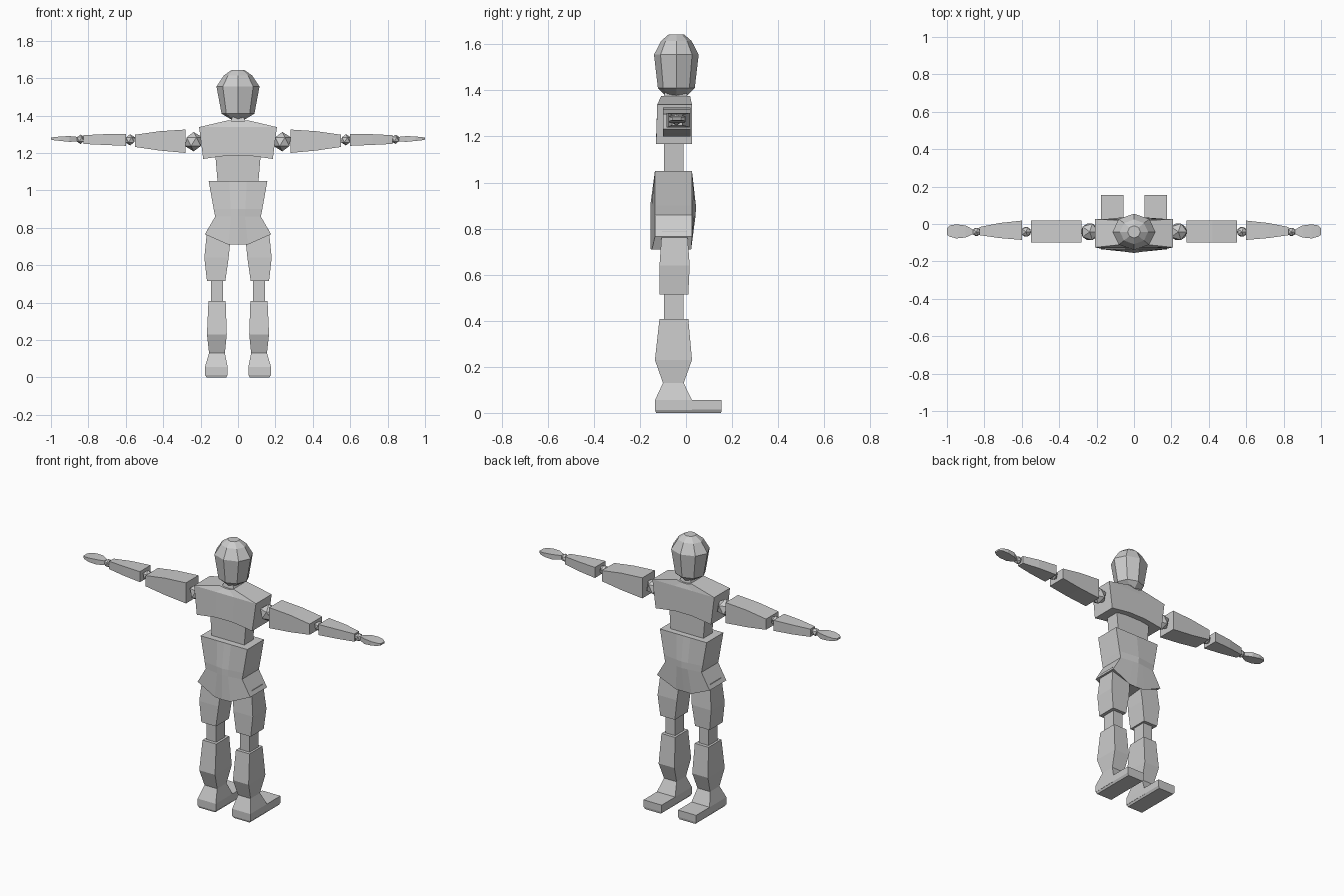
import bpy, bmesh, math
from mathutils import Matrix, Vector

cube = bpy.data.objects.get("Cube")
if cube:
    bpy.data.objects.remove(cube)

GREY = (0.6, 0.6, 0.6, 1)
grey = bpy.data.materials.new("light_grey")
grey.use_nodes = True
grey.diffuse_color = GREY
grey.node_tree.nodes["Principled BSDF"].inputs["Base Color"].default_value = GREY
MID_Y = -0.042  # depth line of the spine and arms


def finish(bm, name):
    bmesh.ops.recalc_face_normals(bm, faces=bm.faces)
    mesh = bpy.data.meshes.new(name)
    bm.to_mesh(mesh)
    bm.free()
    mesh.materials.append(grey)
    obj = bpy.data.objects.new(name, mesh)
    bpy.context.collection.objects.link(obj)


def loft(name, rings):
    """Skin a stack of rings and cap both ends."""
    bm = bmesh.new()
    loops = [[bm.verts.new(p) for p in ring] for ring in rings]
    n = len(loops[0])
    for a, b in zip(loops, loops[1:]):
        for i in range(n):
            j = (i + 1) % n
            bm.faces.new((a[i], a[j], b[j], b[i]))
    bm.faces.new(loops[0])
    bm.faces.new(loops[-1])
    finish(bm, name)


def level(z, x0, x1, y0, y1):
    """Horizontal rectangle."""
    return [(x0, y0, z), (x1, y0, z), (x1, y1, z), (x0, y1, z)]


def slice_x(x, z0, z1, y0, y1):
    """Rectangle across an arm."""
    return [(x, y0, z0), (x, y1, z0), (x, y1, z1), (x, y0, z1)]


def ridged(z, half, y0, y1, front=0, back=0, rise=0):
    """Torso ring whose middle bulges forward, back and up or down."""
    steps = (-1, -0.3, 0, 0.3, 1)
    lift = [0, rise, rise, rise, 0]
    bulge = [0, 0.7, 1, 0.7, 0]
    rows = list(zip(steps, lift, bulge))
    return ([(s * half, y0 - front * b, z + r) for s, r, b in rows] +
            [(s * half, y1 + back * b, z + r) for s, r, b in reversed(rows)])


def octagon(z, rx, ry):
    return [(rx * math.cos(a), MID_Y + ry * math.sin(a), z)
            for a in (k * math.pi / 4 for k in range(8))]


def ball(name, x, z, r):
    bm = bmesh.new()
    bmesh.ops.create_icosphere(bm, subdivisions=1, radius=r,
                               matrix=Matrix.Translation(Vector((x, MID_Y, z))))
    finish(bm, name)


# Head and neck
loft("head", [octagon(*s) for s in (
    (1.375, .03, .045), (1.41, .088, .08), (1.555, .115, .097),
    (1.615, .075, .066), (1.643, .034, .033))])
loft("neck", [level(1.35, -.05, .05, -.1, .01), level(1.40, -.025, .025, -.09, 0)])

# Torso
loft("chest", [ridged(1.168, .186, -.13, .026, rise=.018),
               ridged(1.338, .208, -.125, .026),
               ridged(1.375, .05, -.108, .018, rise=-.008)])
loft("waist", [level(1.03, -.108, .108, -.096, -.01),
               level(1.2, -.122, .122, -.096, -.01)])
loft("pelvis", [ridged(.765, .177, -.135, .026, .018, -.005, -.055),
                ridged(.86, .122, -.135, .026, .02, .016),
                ridged(.9, .13, -.135, .026, .02, .017),
                ridged(1.05, .157, -.135, .026)])

for side, label in ((1, "left"), (-1, "right")):

    def leg_part(name, sections):
        loft(f"{label}_{name}", [
            level(z, side * x0, side * x1, y0, y1) for z, x0, x1, y0, y1 in sections])

    def arm_part(name, sections):
        loft(f"{label}_{name}", [slice_x(side * x, *rest) for x, *rest in sections])

    # Leg
    leg_part("thigh", ((.515, .068, .166, -.115, .01), (.64, .05, .18, -.115, .016),
                       (.79, .035, .165, -.105, .005)))
    leg_part("knee", ((.39, .08, .145, -.095, -.01), (.53, .08, .145, -.095, -.01)))
    leg_part("shin", ((.13, .07, .155, -.1, -.01), (.23, .06, .166, -.135, .026),
                      (.408, .066, .158, -.115, .01)))
    leg_part("ankle", ((.012, .055, .177, -.135, .026), (.055, .055, .177, -.135, .026),
                       (.13, .07, .155, -.1, -.01)))
    leg_part("foot", ((0, .063, .169, -.13, .152), (.014, .055, .177, -.135, .155),
                      (.055, .055, .177, -.135, .155)))

    # Arm
    ball(f"{label}_shoulder", side * .237, 1.26, .052)
    arm_part("upper_arm", ((.28, 1.2, 1.325, -.1, .02), (.42, 1.213, 1.316, -.1, .02),
                           (.552, 1.232, 1.297, -.1, .02)))
    ball(f"{label}_elbow", side * .577, 1.27, .03)
    arm_part("forearm", ((.6, 1.238, 1.302, -.085, .018), (.72, 1.243, 1.3, -.075, .005),
                         (.825, 1.248, 1.295, -.06, -.016)))
    ball(f"{label}_wrist", side * .842, 1.273, .025)
    arm_part("hand", ((.86, 1.262, 1.286, -.054, -.03), (.9, 1.259, 1.29, -.072, -.008),
                      (.95, 1.264, 1.288, -.077, -.002), (.985, 1.268, 1.284, -.068, -.008),
                      (1.0, 1.271, 1.281, -.058, -.022)))
